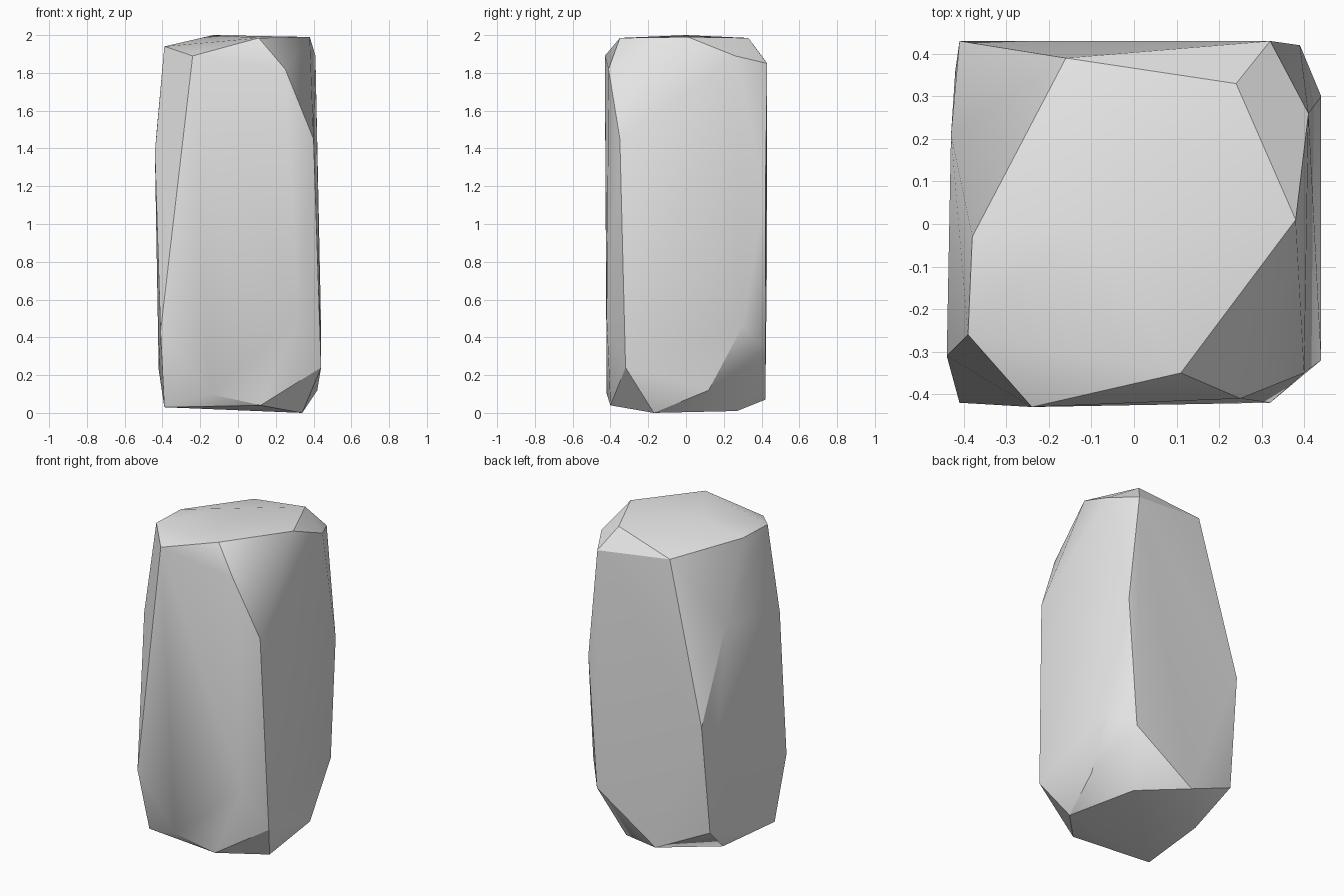
import bpy
import bmesh
import math

default_cube = bpy.data.objects.get("Cube")
if default_cube:
    bpy.data.objects.remove(default_cube, do_unlink=True)


def make_material(name, grey):
    material = bpy.data.materials.new(name)
    material.use_nodes = True
    colour = (grey, grey, grey, 1)
    material.diffuse_color = colour
    material.node_tree.nodes["Principled BSDF"].inputs["Base Color"].default_value = colour
    return material


def make_hull(name, corners, material):
    """Wrap a faceted stone tightly around its corner points."""
    bm = bmesh.new()
    for corner in corners:
        bm.verts.new(corner)
    bmesh.ops.convex_hull(bm, input=bm.verts[:])
    loose = [v for v in bm.verts if not v.link_faces]
    bmesh.ops.delete(bm, geom=loose, context="VERTS")
    # Merge the nearly flat triangles into broad facets
    bmesh.ops.dissolve_limit(bm, angle_limit=math.radians(2),
                             verts=bm.verts[:], edges=bm.edges[:])
    bmesh.ops.recalc_face_normals(bm, faces=bm.faces[:])
    mesh = bpy.data.meshes.new(name)
    bm.to_mesh(mesh)
    bm.free()
    mesh.materials.append(material)
    stone = bpy.data.objects.new(name, mesh)
    bpy.context.collection.objects.link(stone)
    return stone


# Worn, slightly domed top of the pillar
top_rim = [
    (-.13, 0, 2), (-.16, .39, 1.905), (.24, .33, 1.985), (.38, .01, 1.99),
    (.11, -.35, 1.985), (-.24, -.43, 1.89), (-.39, -.26, 1.94), (-.38, -.03, 1.94),
]

# Chipped shoulders just below the top
shoulders = [
    (.41, .26, 1.89), (.32, .43, 1.85), (.25, -.41, 1.82),
    (.4, -.35, 1.45), (-.43, .21, 1.5), (-.44, -.31, 1.38),
]

# Corners of the tall sides
sides = [
    (-.41, .43, .92), (.39, .42, 1.16), (-.41, -.42, .43),
    (.32, -.42, .5), (.44, .3, .46), (.33, .42, .34),
    (.44, -.32, .24), (-.42, .36, .23),
]

# Broken edges around the foot
foot = [
    (-.08, .42, .07), (.42, .12, .12), (.23, .27, .01), (-.35, .13, .04),
    (-.39, -.33, .03), (.34, -.17, 0), (.12, -.4, .04), (-.15, -.42, .1),
]

stone_grey = make_material("stone grey", .8)
pillar = make_hull("stone_pillar", top_rim + shoulders + sides + foot, stone_grey)

# Soft shading across shallow facets, crisp edges where the stone breaks
bpy.ops.object.select_all(action="DESELECT")
pillar.select_set(True)
bpy.context.view_layer.objects.active = pillar
bpy.ops.object.shade_smooth_by_angle(angle=math.radians(30))
